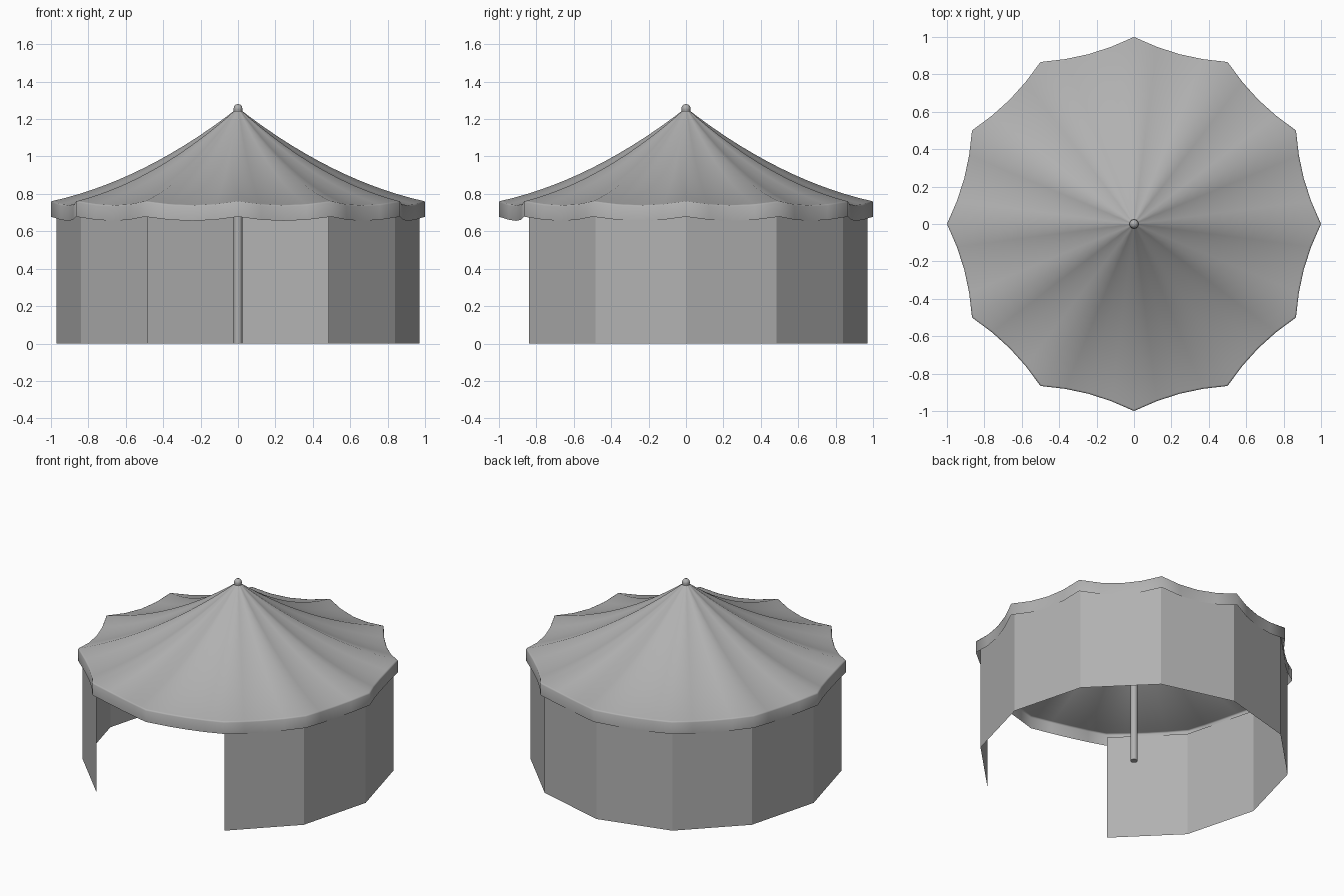
import bpy, bmesh, math

if "Cube" in bpy.data.objects:
    bpy.data.objects.remove(bpy.data.objects["Cube"])

SIDES, ACROSS, RINGS = 12, 4, 14

grey = bpy.data.materials.new("mid_grey")
grey.diffuse_color = (0.44, 0.44, 0.44, 1)
grey.use_nodes = True
grey.node_tree.nodes["Principled BSDF"].inputs["Base Color"].default_value = grey.diffuse_color


def finish(name, bm, angle=None):
    bmesh.ops.remove_doubles(bm, verts=bm.verts, dist=1e-5)
    me = bpy.data.meshes.new(name)
    bm.to_mesh(me)
    bm.free()
    me.materials.append(grey)
    ob = bpy.data.objects.new(name, me)
    bpy.context.collection.objects.link(ob)
    if angle:
        bpy.ops.object.select_all(action='DESELECT')
        ob.select_set(True)
        bpy.context.view_layer.objects.active = ob
        bpy.ops.object.shade_smooth_by_angle(angle=math.radians(angle))
    return ob


def canopy_point(i, s, drop=0):
    """Point on the sagging roof: i steps round, s from peak (0) to eave (1)."""
    seg, k = divmod(i, ACROSS)
    t = k / ACROSS
    dip = 4 * t * (1 - t)
    a, b = (2 * math.pi * (seg + d) / SIDES for d in (0, 1))
    x = math.cos(a) * (1 - t) + math.cos(b) * t
    y = math.sin(a) * (1 - t) + math.sin(b) * t
    r = s * (1 - 0.027 * dip)
    z = 0.76 + 0.22 * (1 - s) + 0.28 * (1 - s) ** 2 - 0.022 * dip * s
    return x * r, y * r, z - drop


# roof canopy with a narrow rolled eave and hanging valance
bm = bmesh.new()
n = SIDES * ACROSS
steps = [(0.01 + 0.98 * j / RINGS, 0) for j in range(RINGS + 1)]
steps += [(0.996, 0), (1, 0.006), (1, 0.082)]
rings = [[bm.verts.new(canopy_point(i, s, d)) for i in range(n)] for s, d in steps]
for lo, hi in zip(rings, rings[1:]):
    for i in range(n):
        k = (i + 1) % n
        bm.faces.new((lo[i], hi[i], hi[k], lo[k]))
finish("canopy", bm, 60)

# wall panels, leaving a two-panel doorway at the front
bm = bmesh.new()
cols = []
for i in range(11):
    a = math.radians(-60 + 30 * i)
    cols.append([bm.verts.new((0.97 * math.cos(a), 0.97 * math.sin(a), z))
                 for z in (0, 0.72)])
for p, q in zip(cols, cols[1:]):
    bm.faces.new((p[0], q[0], q[1], p[1]))
finish("wall_panels", bm)

# centre pole
bm = bmesh.new()
rows = [[bm.verts.new((0.023 * math.cos(math.tau * i / 12),
                       0.023 * math.sin(math.tau * i / 12), z))
         for i in range(12)] for z in (0, 1.255)]
for i in range(12):
    k = (i + 1) % 12
    bm.faces.new((rows[0][i], rows[0][k], rows[1][k], rows[1][i]))
bm.faces.new(rows[0][::-1])
bm.faces.new(rows[1])
finish("centre_pole", bm, 40)

# rounded knob on the peak
bm = bmesh.new()
bmesh.ops.create_uvsphere(bm, u_segments=10, v_segments=6, radius=0.025)
bmesh.ops.translate(bm, verts=bm.verts, vec=(0, 0, 1.256))
finish("peak_knob", bm, 40)
